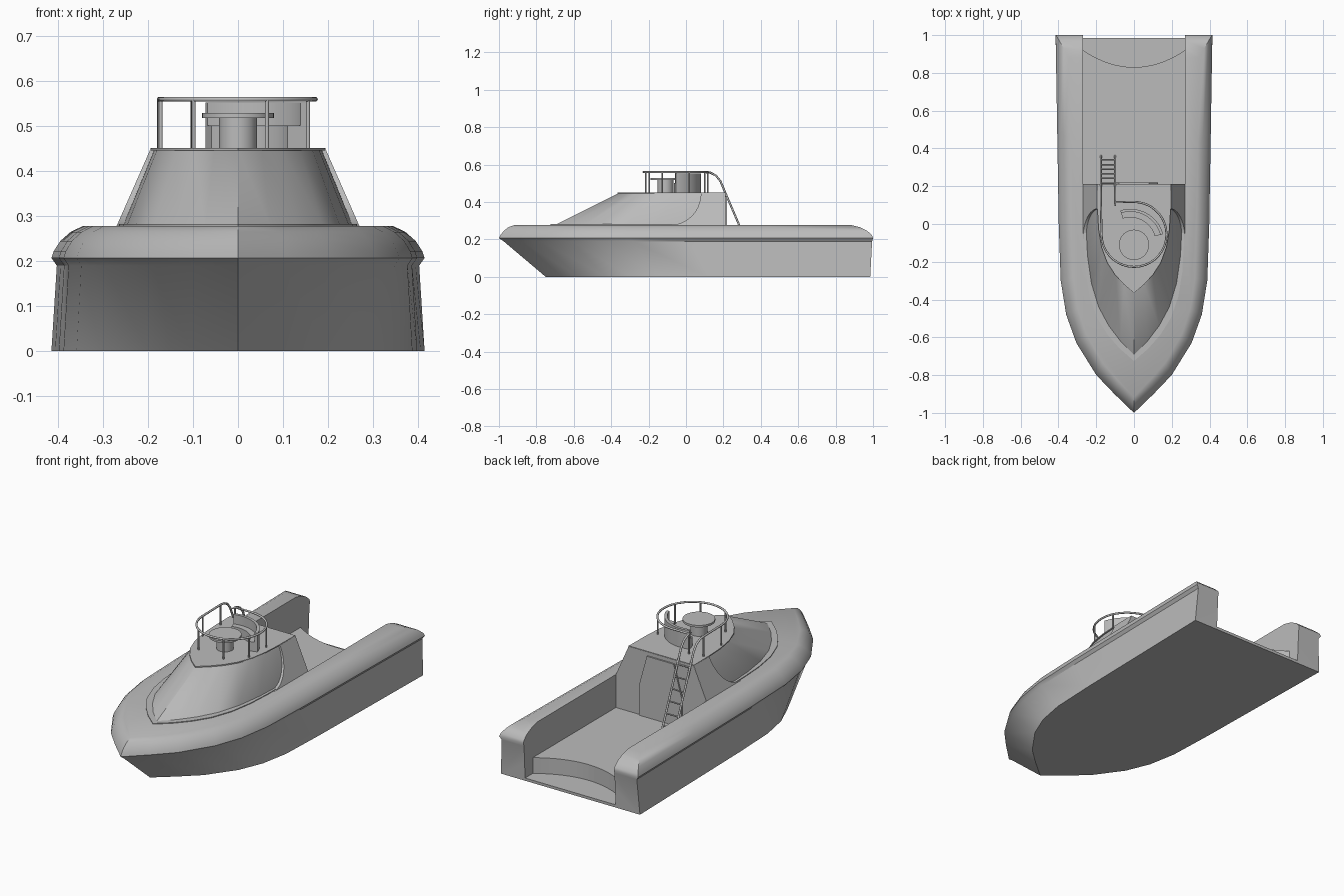
import bpy, bmesh, math
from mathutils import Vector

cube = bpy.data.objects.get("Cube")
if cube:
    bpy.data.objects.remove(cube, do_unlink=True)

grey = bpy.data.materials.new("plain_grey")
grey.use_nodes = True
grey.diffuse_color = (0.5, 0.5, 0.5, 1)
grey.node_tree.nodes["Principled BSDF"].inputs["Base Color"].default_value = (0.5, 0.5, 0.5, 1)


def select(obj):
    bpy.ops.object.select_all(action='DESELECT')
    obj.select_set(True)
    bpy.context.view_layer.objects.active = obj


def finish(name, bm, smooth=True):
    bmesh.ops.recalc_face_normals(bm, faces=bm.faces)
    mesh = bpy.data.meshes.new(name)
    bm.to_mesh(mesh)
    bm.free()
    mesh.materials.append(grey)
    obj = bpy.data.objects.new(name, mesh)
    bpy.context.collection.objects.link(obj)
    if smooth:
        select(obj)
        bpy.ops.object.shade_smooth_by_angle(angle=math.radians(35))
    return obj


def loft(name, shape, rings):
    """Skin a boat-shaped outline through rings of (half width, stern y, bow y, z)."""
    bm = bmesh.new()
    loops = []
    for half, stern, bow, z in rings:
        side = [(half * w, stern + (bow - stern) * u) for u, w in shape]
        outline = side + [(-x, y) for x, y in reversed(side[:-1])]
        loops.append([bm.verts.new((x, y, z)) for x, y in outline])
    n = len(loops[0])
    for a, b in zip(loops, loops[1:]):
        for i in range(n):
            j = (i + 1) % n
            bm.faces.new((a[i], a[j], b[j], b[i]))
    bm.faces.new(loops[0])
    bm.faces.new(loops[-1])
    return finish(name, bm)


def extrude(name, points, offset, smooth=True):
    """Solid from a planar polygon pushed along an offset."""
    bm = bmesh.new()
    a = [bm.verts.new(p) for p in points]
    b = [bm.verts.new(Vector(p) + Vector(offset)) for p in points]
    bm.faces.new(a)
    bm.faces.new(b)
    for i in range(len(a)):
        j = (i + 1) % len(a)
        bm.faces.new((a[i], a[j], b[j], b[i]))
    return finish(name, bm, smooth)


def tube(name, points, radius):
    curve = bpy.data.curves.new(name, 'CURVE')
    curve.dimensions = '3D'
    curve.bevel_depth = radius
    curve.bevel_resolution = 2
    curve.use_fill_caps = True
    spline = curve.splines.new('POLY')
    spline.points.add(len(points) - 1)
    for sp, p in zip(spline.points, points):
        sp.co = (*p, 1)
    curve.materials.append(grey)
    obj = bpy.data.objects.new(name, curve)
    bpy.context.collection.objects.link(obj)
    select(obj)
    bpy.ops.object.convert(target='MESH')
    bpy.ops.object.shade_smooth_by_angle(angle=math.radians(50))
    return obj


def cylinder(name, x, y, z0, z1, r, sides):
    ring = [(x + r * math.cos(math.tau * i / sides), y + r * math.sin(math.tau * i / sides), z0)
            for i in range(sides)]
    return extrude(name, ring, (0, 0, z1 - z0))


# Hull with rounded gunwale
hull_shape = [(0, 1), (.25, .98), (.5, .96), (.65, .935), (.74, .865),
              (.815, .735), (.9, .48), (.95, .25), (1, 0)]
hull = loft("hull", hull_shape, [
    (.415, .985, -.75, 0), (.403, .995, -.975, .19), (.415, 1, -1, .207), (.41, .995, -.993, .222),
    (.395, .97, -.975, .245), (.372, .93, -.95, .265), (.345, .88, -.915, .278)])

# Open aft well and the curved step down to the swim platform
FLOOR, WELL = .10, .27
well = extrude("well_cutter", [(-WELL, .205, FLOOR), (WELL, .205, FLOOR),
                               (WELL, 1.2, FLOOR), (-WELL, 1.2, FLOOR)], (0, 0, .5), False)
arc = [(WELL * t / 8, .83 + .09 * (t / 8) ** 2, .015) for t in range(-8, 9)]
step = extrude("step_cutter", [(-WELL, 1.2, .015)] + arc + [(WELL, 1.2, .015)], (0, 0, .4), False)
for cutter in (well, step):
    cutter.hide_render = True
    mod = hull.modifiers.new("cut", 'BOOLEAN')
    mod.operation = 'DIFFERENCE'
    mod.solver = 'EXACT'
    mod.object = cutter
    select(hull)
    bpy.ops.object.modifier_apply(modifier=mod.name)
    bpy.data.objects.remove(cutter, do_unlink=True)

# Cabin with sloping curved front
cabin_shape = [(0, 1), (.25, .99), (.42, .96), (.58, .88), (.72, .73), (.83, .52), (.92, .28), (1, 0)]
loft("cabin", cabin_shape, [(.258, .21, -.70, .05), (.258, .21, -.70, .278), (.188, .21, -.36, .447)])
loft("roof", cabin_shape, [(.195, .21, -.365, .446), (.195, .21, -.365, .452)])
loft("cabin_coaming", cabin_shape, [(.266, .08, -.725, .26), (.266, .08, -.725, .282)])

# Raised cabin shoulders with a curved front edge
for sign, name in ((1, "left_shoulder"), (-1, "right_shoulder")):
    sweep = [(-.08 + .16 * math.sin(a), .449 - .171 * math.cos(a))
             for a in (math.pi / 2 * i / 10 for i in range(11))]
    profile = sweep + [(.211, .449), (.211, .278)]
    extrude(name, [(sign * (.27 - (z - .278) * .44), y, z) for y, z in profile], (-sign * .03, 0, 0))

# Rear bulkhead and door
bulkhead = [(.27, FLOOR - .02), (.27, .278), (.194, .45)]
door = [(.127, FLOOR), (.127, .26), (.08, .43)]
for name, outline, depth in (("rear_bulkhead", bulkhead, .004), ("cabin_door", door, .012)):
    full = outline + [(-x, z) for x, z in reversed(outline)]
    extrude(name, [(x, .208, z) for x, z in full], (0, depth, 0), False)

# Roof railing continuing into the ladder rails
CX, CY, R, TOP = 0, -.055, .172, .56
drop = [(.10, TOP), (.13, .557), (.16, .542), (.185, .51), (.21, .45), (.36, FLOOR)]
ring = [(CX + R * math.cos(math.radians(a)), CY + R * math.sin(math.radians(a)), TOP)
        for a in range(90, -181, -10)]
rail = [(-.1, y, z) for y, z in reversed(drop)]
rail += [(-.1, CY + R, TOP)] + ring + [(-.175, y, z) for y, z in drop]
tube("roof_railing", rail, .0055)

posts = [(a, CX + R * math.cos(math.radians(a)), CY + R * math.sin(math.radians(a)))
         for a in (25, -25, -68, -125, 180)]
for a, x, y in posts + [(0, -.1, CY + R), (0, -.175, .1)]:
    tube("railing_post", [(x, y, .45), (x, y, TOP)], .0045)

for i in range(6):
    z = .15 + i * .057
    y = .21 + (.45 - z) * .43
    tube("ladder_rung", [(-.175, y, z), (-.1, y, z)], .004)

# Round table on the roof
cylinder("table_column", 0, -.11, .45, .52, .042, 24)
cylinder("table_top", 0, -.11, .518, .529, .08, 40)


# Curved bench with backrest
def sector(name, r0, r1, z0, z1):
    angles = [math.radians(15 + 92 * i / 16) for i in range(17)]
    pts = [(-.02 + r * math.cos(a), -.1 + r * math.sin(a), z0)
           for r, seq in ((r0, angles), (r1, angles[::-1])) for a in seq]
    return extrude(name, pts, (0, 0, z1 - z0))


sector("bench_seat", .135, .166, .45, .502)
sector("bench_back", .165, .18, .45, .553)
